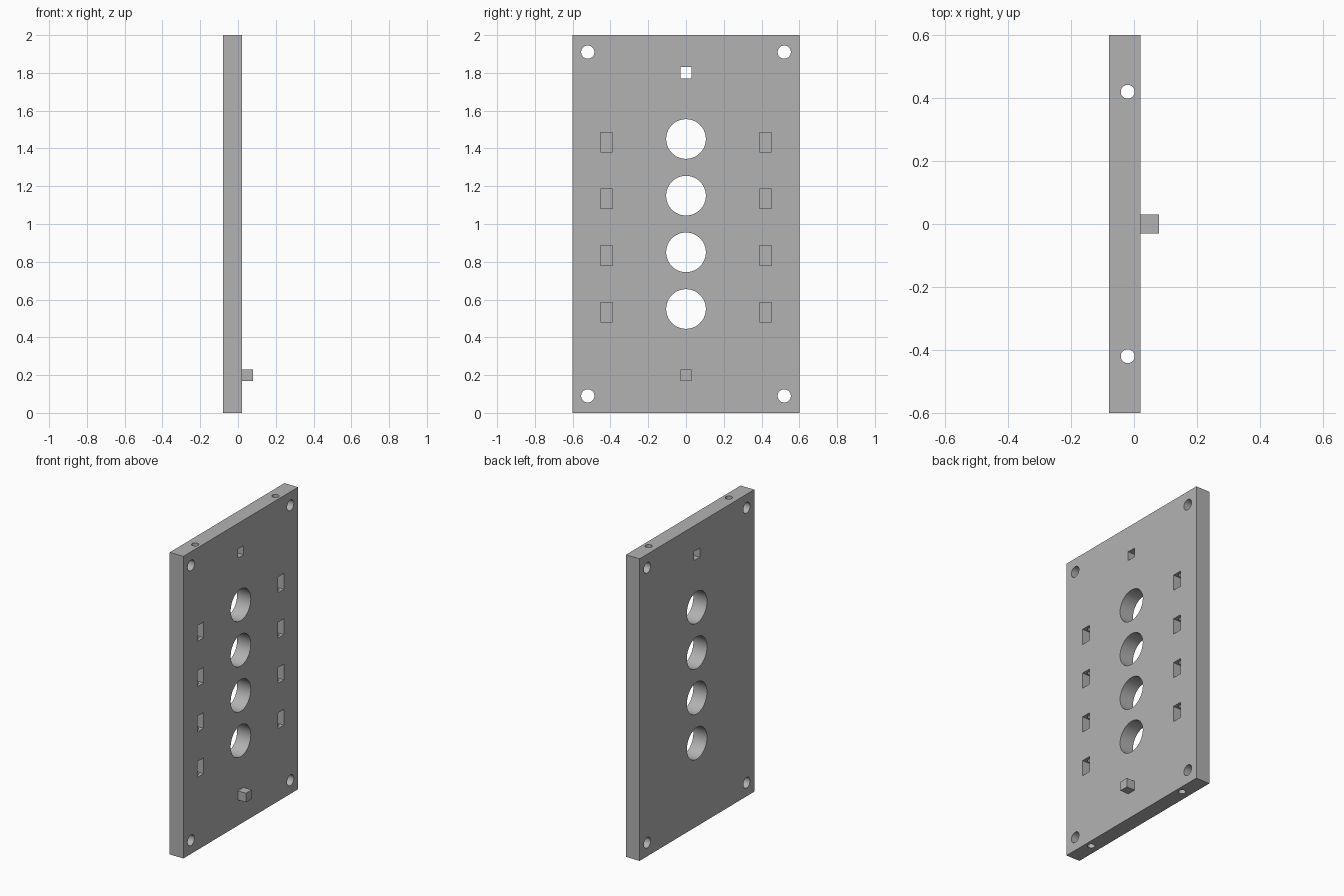
import bpy, bmesh, math
from mathutils import Matrix, Vector

cube = bpy.data.objects.get("Cube")
if cube:
    bpy.data.objects.remove(cube, do_unlink=True)

# Single grey material
grey = bpy.data.materials.new("plain_grey")
grey.use_nodes = True
colour = (0.448, 0.448, 0.448, 1)
grey.diffuse_color = colour
grey.node_tree.nodes["Principled BSDF"].inputs["Base Color"].default_value = colour

BACK, FACE, HEIGHT, HALF_W = -0.08, 0.02, 2.0, 0.6
MID = (BACK + FACE) / 2


def add_box(bm, centre, size):
    m = Matrix.Translation(centre) @ Matrix.Diagonal(Vector(size)).to_4x4()
    bmesh.ops.create_cube(bm, size=1, matrix=m)


def add_rod(bm, centre, radius, length, axis, sides=48):
    turn = Matrix.Rotation(math.pi / 2, 4, 'Y') if axis == 'X' else Matrix.Identity(4)
    bmesh.ops.create_cone(bm, cap_ends=True, segments=sides, radius1=radius,
                          radius2=radius, depth=length,
                          matrix=Matrix.Translation(centre) @ turn)


def make_object(name, bm):
    mesh = bpy.data.meshes.new(name)
    bm.to_mesh(mesh)
    bm.free()
    mesh.materials.append(grey)
    obj = bpy.data.objects.new(name, mesh)
    bpy.context.collection.objects.link(obj)
    return obj


# Panel slab
bm = bmesh.new()
add_box(bm, (MID, 0, HEIGHT / 2), (FACE - BACK, 2 * HALF_W, HEIGHT))
panel = make_object("panel", bm)

# Through holes: large round row, corner screw holes, square peg hole
holes = bmesh.new()
for i in range(4):
    add_rod(holes, (MID, 0, 0.55 + 0.3 * i), 0.105, 0.3, 'X', 64)
for y in (-0.52, 0.52):
    for z in (0.09, 1.91):
        add_rod(holes, (MID, y, z), 0.035, 0.3, 'X')
add_box(holes, (MID, 0, 1.8), (0.3, 0.06, 0.06))

# Blind rectangular pockets, and vertical channels that run through them
pockets, channels = bmesh.new(), bmesh.new()
for y in (-0.42, 0.42):
    for i in range(4):
        add_box(pockets, (FACE, y, 0.533 + 0.3 * i), (0.16, 0.064, 0.104))
    add_rod(channels, (-0.02, y, HEIGHT / 2), 0.022, 2.4, 'Z')

cutters = [make_object("hole_cutter", holes),
           make_object("pocket_cutter", pockets),
           make_object("channel_cutter", channels)]
bpy.ops.object.select_all(action='DESELECT')
bpy.context.view_layer.objects.active = panel
panel.select_set(True)
for cutter in cutters:
    cutter.hide_render = True
    mod = panel.modifiers.new(cutter.name, 'BOOLEAN')
    mod.operation = 'DIFFERENCE'
    mod.solver = 'EXACT'
    mod.object = cutter
    bpy.ops.object.modifier_apply(modifier=mod.name)
for cutter in cutters:
    bpy.data.objects.remove(cutter, do_unlink=True)

# Smooth bores with sharp rims
bpy.ops.object.shade_smooth_by_angle(angle=math.radians(30))

# Square peg on the face
bm = bmesh.new()
add_box(bm, (0.05, 0, 0.2), (0.06, 0.06, 0.06))
make_object("locating_peg", bm)
